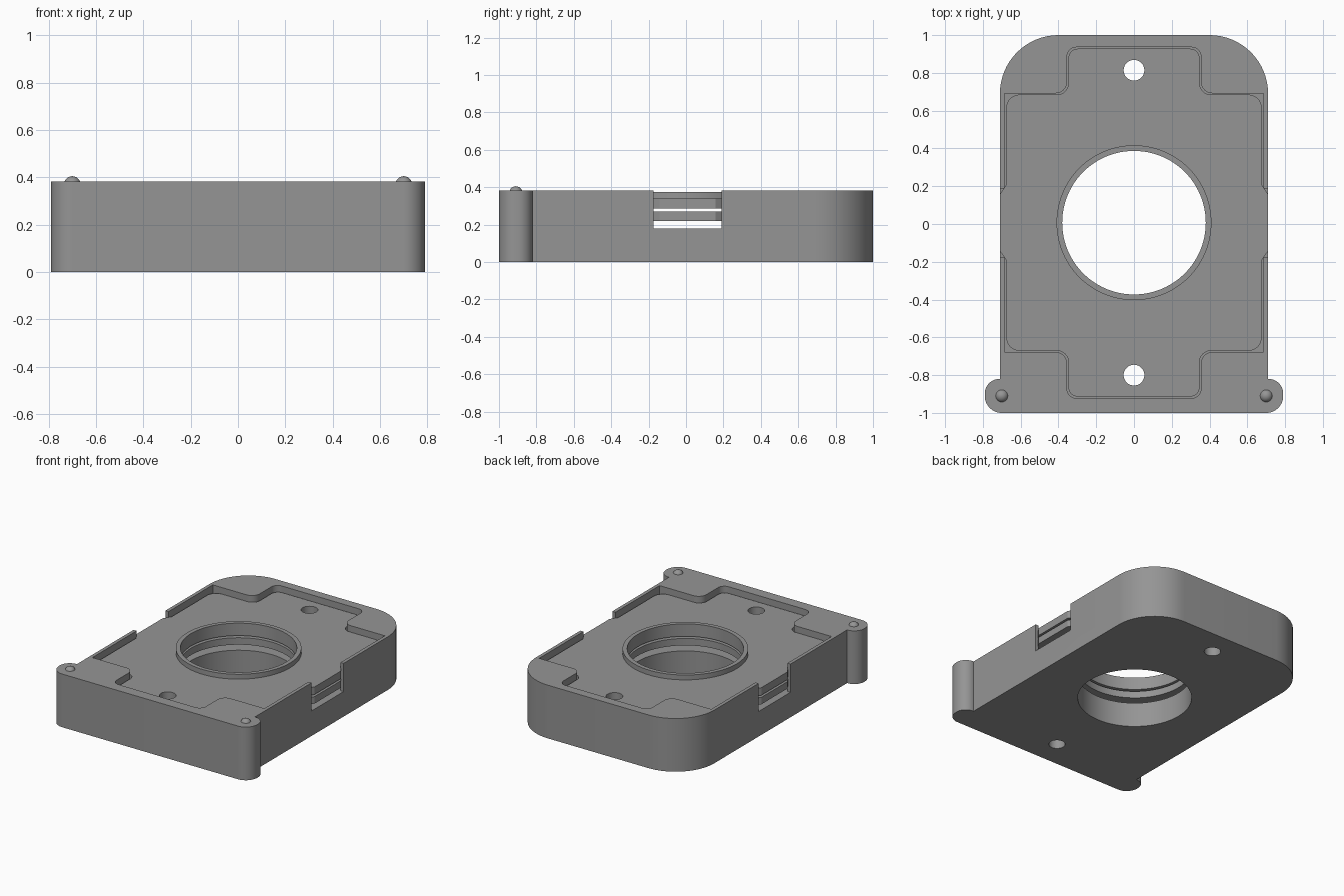
import bpy, bmesh, math
from mathutils import Vector

if "Cube" in bpy.data.objects:
    bpy.data.objects.remove(bpy.data.objects["Cube"])

CY = 0.007          # centre of the cavity and openings along y
TOP = 0.383         # height of the housing
FLOOR = 0.18        # height of the cavity floor

grey = bpy.data.materials.new("grey plastic")
grey.diffuse_color = (0.30, 0.30, 0.30, 1)
grey.use_nodes = True
grey.node_tree.nodes["Principled BSDF"].inputs["Base Color"].default_value = grey.diffuse_color


def rounded(half, steps=10):
    """Mirror right-hand (x, y, radius) corners and round each of them."""
    pts = half + [(-x, y, r) for x, y, r in reversed(half)]
    out = []
    for i, (x, y, r) in enumerate(pts):
        p = Vector((x, y))
        if r == 0:
            out.append(p)
            continue
        u = (Vector(pts[i - 1][:2]) - p).normalized()
        v = (Vector(pts[(i + 1) % len(pts)][:2]) - p).normalized()
        c = p + (u + v) * r
        for k in range(steps + 1):
            a = math.pi / 2 * k / steps
            out.append(c - v * r * math.cos(a) - u * r * math.sin(a))
    return out


def circle(r, x=0, y=CY, n=96):
    return [Vector((x + r * math.cos(2 * math.pi * k / n),
                    y + r * math.sin(2 * math.pi * k / n))) for k in range(n)]


def prism(name, outline, z0, z1):
    bm = bmesh.new()
    face = bm.faces.new([bm.verts.new((p.x, p.y, z0)) for p in outline])
    ext = bmesh.ops.extrude_face_region(bm, geom=[face])
    bmesh.ops.translate(bm, vec=(0, 0, z1 - z0),
                        verts=[e for e in ext["geom"] if isinstance(e, bmesh.types.BMVert)])
    bmesh.ops.recalc_face_normals(bm, faces=bm.faces)
    me = bpy.data.meshes.new(name)
    bm.to_mesh(me)
    bm.free()
    me.materials.append(grey)
    ob = bpy.data.objects.new(name, me)
    bpy.context.collection.objects.link(ob)
    return ob


def activate(ob):
    bpy.ops.object.select_all(action='DESELECT')
    ob.select_set(True)
    bpy.context.view_layer.objects.active = ob


def cut(ob, outline, z0, z1):
    cutter = prism("cutter", outline, z0, z1)
    activate(ob)
    mod = ob.modifiers.new("cut", 'BOOLEAN')
    mod.operation = 'DIFFERENCE'
    mod.solver = 'EXACT'
    mod.object = cutter
    bpy.ops.object.modifier_apply(modifier=mod.name)
    bpy.data.objects.remove(cutter)


def cut_openings(ob):
    cut(ob, circle(0.38), -1, 1)
    for side in (-1, 1):
        cut(ob, circle(0.055, y=CY + side * 0.807, n=32), -1, 1)


def tray_half(x, y, tab_x, tab_y, corner, bulge):
    """Right half of the cross-shaped tray outline, optionally bulging at the window."""
    low = [(tab_x, -tab_y, 0.05), (tab_x, -y, 0.06), (x, -y, corner)]
    if bulge:
        low += [(x, -0.20, 0), (0.71, -0.15, 0)]
    pts = low + [(px, -py, r) for px, py, r in reversed(low)]
    return [(px, py + CY, r) for px, py, r in pts]


# Housing with rounded back corners and front ears
housing = prism("housing", rounded([
    (0.79, -1, 0.09), (0.79, -0.82, 0.078), (0.71, -0.82, 0), (0.71, 1, 0.31)], 16), 0, TOP)
cut(housing, rounded(tray_half(0.685, 0.685, 0.355, 0.929, 0, False)), FLOOR, 1)
cut(housing, rounded([(1, CY - 0.182, 0), (1, CY + 0.182, 0)]), FLOOR, 1)
cut_openings(housing)

# Two stacked plates with gaps around and between them
plate_outline = rounded(tray_half(0.676, 0.678, 0.347, 0.921, 0.07, True))
for name, z0, z1 in (("lower_plate", 0.22, 0.27), ("upper_plate", 0.285, 0.34)):
    cut_openings(prism(name, plate_outline, z0, z1))

# Raised collar around the central opening
collar = prism("collar", circle(0.41), 0.34, 0.375)
cut(collar, circle(0.38), 0, 1)

# Round studs on the front ears
for side, label in ((-1, "left"), (1, "right")):
    bpy.ops.mesh.primitive_uv_sphere_add(segments=24, ring_count=12, radius=0.035,
                                         location=(side * 0.70, -0.91, 0.37))
    stud = bpy.context.object
    stud.name = label + "_stud"
    stud.data.materials.append(grey)

for ob in list(bpy.context.scene.objects):
    activate(ob)
    bpy.ops.object.shade_smooth_by_angle(angle=math.radians(30))
